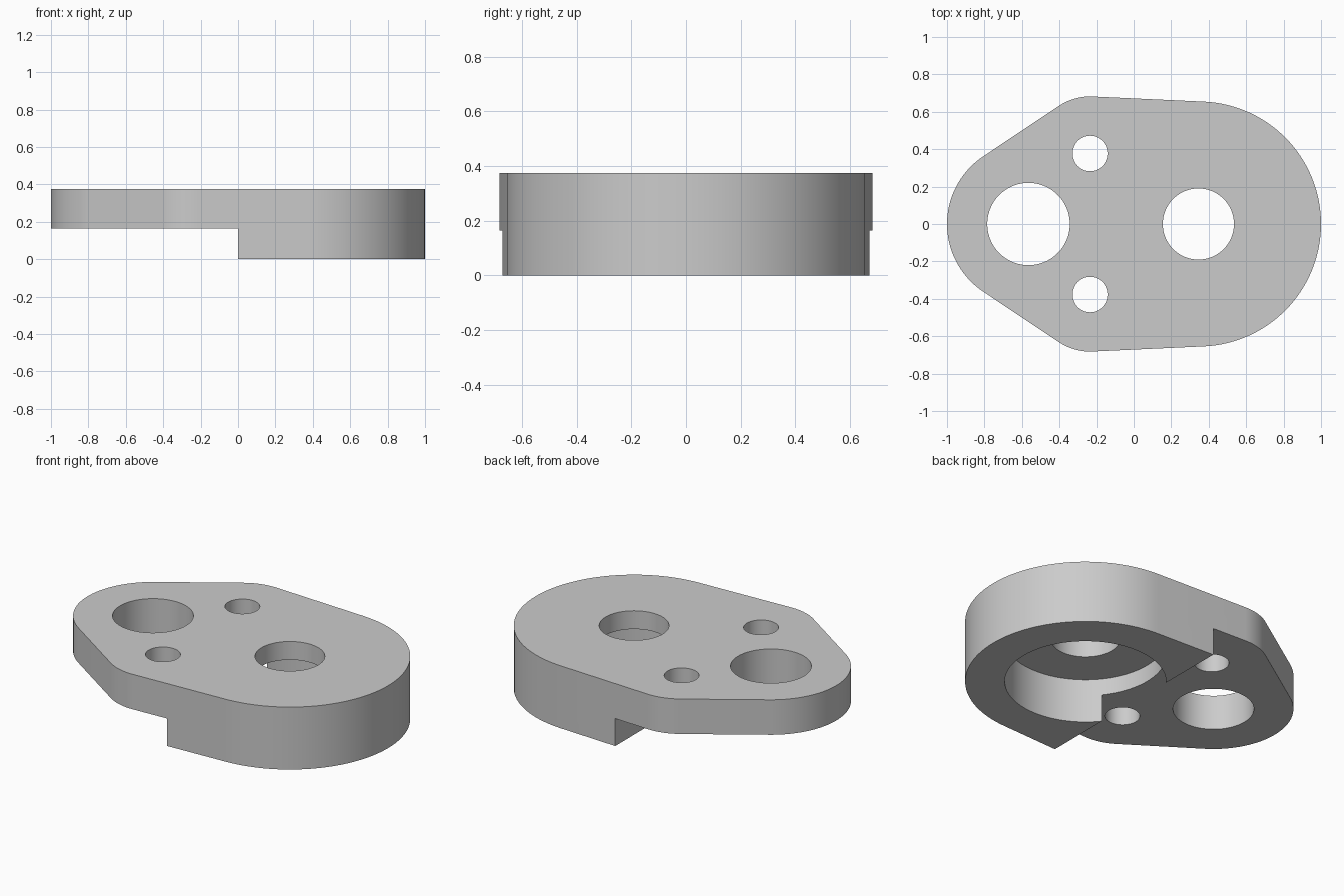
import bpy
import bmesh
from math import cos, sin, tau, radians
from mathutils import Vector
from mathutils.geometry import convex_hull_2d

cube = bpy.data.objects.get("Cube")
if cube:
    bpy.data.objects.remove(cube, do_unlink=True)

TOP = 0.375          # upper face of the plate
STEP = 0.165         # underside of the thin half
LEDGE = 0.265        # ceiling of the counterbore
BIG_X, SMALL_X, EAR_X, EAR_Y = 0.345, -0.565, -0.235, 0.377

grey = bpy.data.materials.new("light grey metal")
grey.use_nodes = True
colour = (0.6, 0.6, 0.6, 1)
grey.diffuse_color = colour
grey.node_tree.nodes["Principled BSDF"].inputs["Base Color"].default_value = colour


def circle(x, y, r, n=128):
    return [Vector((x + r * cos(tau * i / n), y + r * sin(tau * i / n))) for i in range(n)]


def prism(name, points, z0, z1):
    """Extrude a flat outline from z0 to z1."""
    bm = bmesh.new()
    face = bm.faces.new([bm.verts.new((p[0], p[1], z0)) for p in points])
    top = bmesh.ops.extrude_face_region(bm, geom=[face])["geom"]
    bmesh.ops.translate(bm, vec=(0, 0, z1 - z0),
                        verts=[v for v in top if isinstance(v, bmesh.types.BMVert)])
    bmesh.ops.recalc_face_normals(bm, faces=bm.faces)
    mesh = bpy.data.meshes.new(name)
    bm.to_mesh(mesh)
    bm.free()
    mesh.materials.append(grey)
    obj = bpy.data.objects.new(name, mesh)
    bpy.context.collection.objects.link(obj)
    return obj


# Plate outline: taut band around the two ends and the two ears
rim = circle(BIG_X, 0, 0.655) + circle(SMALL_X, 0, 0.435)
for side in (-1, 1):
    rim += circle(EAR_X, side * EAR_Y, 0.305)
outline = [rim[i] for i in convex_hull_2d(rim)]
plate = prism("stepped_plate", outline, 0, TOP)

# Step under the thin half, counterbore and through holes
cutters = [
    prism("step_cutter", [(-1.2, -1), (0, -1), (0, 1), (-1.2, 1)], -0.2, STEP),
    prism("counterbore_cutter", circle(BIG_X, 0, 0.44), -0.3, LEDGE),
    prism("large_bore_cutter", circle(BIG_X, 0, 0.19), -0.4, 0.6),
    prism("end_bore_cutter", circle(SMALL_X, 0, 0.22), -0.4, 0.6),
]
for side, label in ((-1, "front"), (1, "back")):
    cutters.append(prism(label + "_bolt_hole_cutter",
                         circle(EAR_X, side * EAR_Y, 0.095, 64), -0.4, 0.6))

bpy.ops.object.select_all(action="DESELECT")
plate.select_set(True)
bpy.context.view_layer.objects.active = plate
for cutter in cutters:
    mod = plate.modifiers.new(cutter.name, "BOOLEAN")
    mod.operation = "DIFFERENCE"
    mod.solver = "EXACT"
    mod.object = cutter
    bpy.ops.object.modifier_apply(modifier=mod.name)
    bpy.data.objects.remove(cutter, do_unlink=True)

bpy.ops.object.shade_smooth_by_angle(angle=radians(30))
